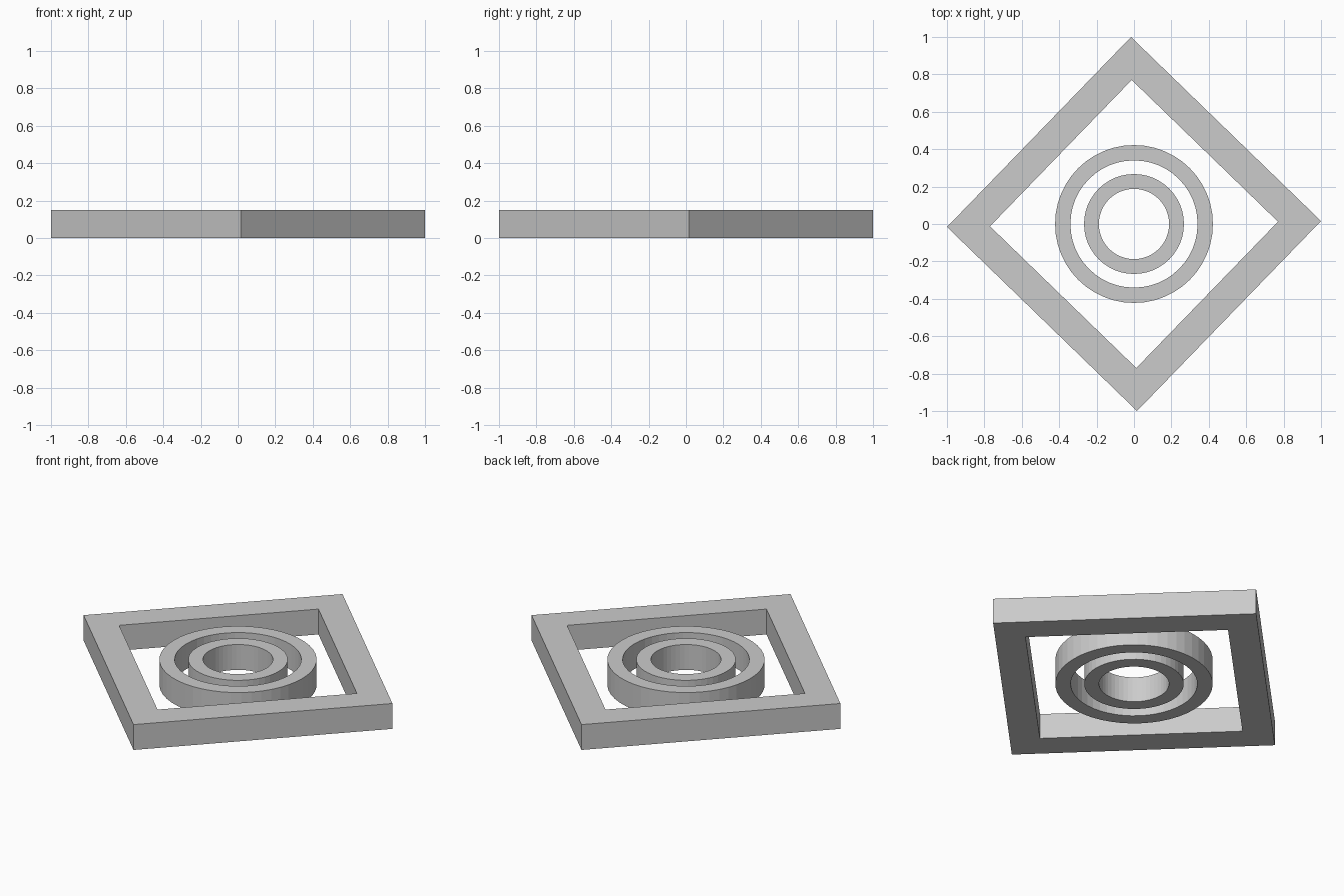
import bpy, bmesh, math

if "Cube" in bpy.data.objects:
    bpy.data.objects.remove(bpy.data.objects["Cube"])

HEIGHT = 0.15


def ring(name, r_out, r_in, sides, turn=0.0):
    """Flat-faced ring with a rectangular section, standing on z = 0."""
    bm = bmesh.new()
    section = [(r_out, 0), (r_out, HEIGHT), (r_in, HEIGHT), (r_in, 0)]
    loops = []
    for i in range(sides):
        a = turn + math.tau * i / sides
        loops.append([bm.verts.new((r * math.cos(a), r * math.sin(a), z))
                      for r, z in section])
    for i in range(sides):
        a, b = loops[i], loops[(i + 1) % sides]
        for j in range(4):
            k = (j + 1) % 4
            bm.faces.new((a[j], b[j], b[k], a[k]))
    bmesh.ops.recalc_face_normals(bm, faces=bm.faces)
    mesh = bpy.data.meshes.new(name)
    bm.to_mesh(mesh)
    bm.free()
    obj = bpy.data.objects.new(name, mesh)
    bpy.context.collection.objects.link(obj)
    return obj


# Square frame, its corners turned slightly past the axes
ring("square_frame", 1.0, 0.77, 4, 0.016)

# Two concentric round rings
ring("outer_ring", 0.422, 0.34, 48)
ring("inner_ring", 0.267, 0.188, 48)
